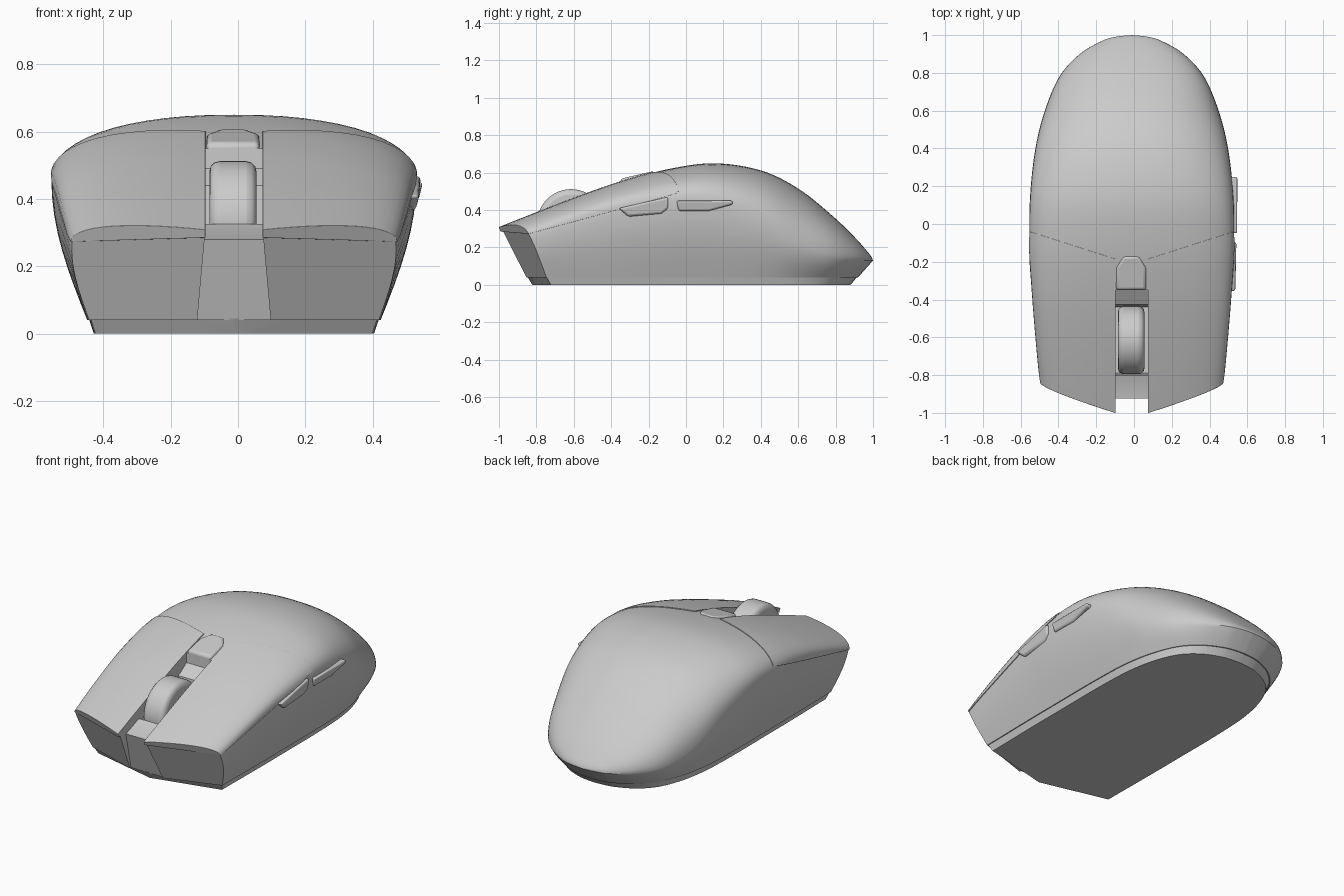
import bpy, bmesh, math
from mathutils import Vector

if "Cube" in bpy.data.objects:
    bpy.data.objects.remove(bpy.data.objects["Cube"])

OFFSET = -0.012   # the body sits slightly left of the axis; thumb buttons balance it

grey = bpy.data.materials.new("mid_grey")
grey.use_nodes = True
grey.diffuse_color = (0.6, 0.6, 0.6, 1)
grey.node_tree.nodes["Principled BSDF"].inputs["Base Color"].default_value = (0.6, 0.6, 0.6, 1)

# Stations along the body: y, half width, height of widest point, top, half width of base
STATIONS = [
    (-1.10, .440, .180, .265, .415), (-.85, .480, .265, .365, .428),
    (-.60, .505, .350, .462, .432), (-.35, .525, .420, .550, .435),
    (-.10, .541, .455, .618, .435), (.15, .538, .445, .650, .435),
    (.40, .510, .350, .612, .425), (.60, .460, .225, .515, .390),
    (.78, .383, .160, .372, .325), (.90, .275, .138, .257, .233),
    (.97, .156, .130, .178, .132), (.992, .080, .130, .148, .068), (1.0, .000, .130, .130, .000)]


def spline(keys, steps=6):
    """Catmull-Rom curve through the stations."""
    v = [Vector(k) for k in keys]
    v = [2 * v[0] - v[1]] + v + [2 * v[-1] - v[-2]]
    out = []
    for i in range(1, len(v) - 2):
        a, b, c, d = v[i - 1:i + 3]
        for s in range(steps):
            t = s / steps
            out.append(0.5 * (2 * b + (c - a) * t + (2 * a - 5 * b + 4 * c - d) * t * t
                              + (3 * b - a - 3 * c + d) * t ** 3))
    return out + [v[-2]]


def body_half(st, grow):
    """Right half of one cross-section, from the underside to the crown."""
    y, w, s, top, b = st
    w, b = max(w, 0), max(b, 0)
    if w > 0:
        w, top = w + grow, top + grow
    tuck = 0.08 * max(0, (y - 0.4) / 0.6) ** 2
    pts = []
    for i in range(8):
        t = i / 8
        f = math.sin(t * math.pi / 2)
        pts.append((b + (w - b) * f, y - tuck * (1 - t), 0.04 + (s - 0.04) * t))
    for i in range(15):
        a = i / 14 * math.pi / 2
        pts.append((w * abs(math.cos(a)) ** 0.87 if i < 14 else 0, y,
                    s + (top - s) * math.sin(a) ** 0.87))
    return pts


def base_half(st, grow):
    """Right half of one base section, tapering in towards the ground."""
    y, b = st[0], max(st[4], 0)
    tuck = max(0, (y - 0.4) / 0.6) ** 2
    return [(0, y - .12 * tuck, 0), (b * .955, y - .12 * tuck, 0),
            (b * .99, y - .083 * tuck, .045), (0, y - .083 * tuck, .045)]


def loft(half, grow=0.0):
    bm = bmesh.new()
    rings = []
    for st in spline(STATIONS):
        pts = half(st, grow)
        pts = pts + [(-x, y, z) for x, y, z in reversed(pts)]
        rings.append([bm.verts.new(p) for p in pts])
    for r0, r1 in zip(rings, rings[1:]):
        for i in range(len(r0)):
            j = (i + 1) % len(r0)
            bm.faces.new((r0[i], r0[j], r1[j], r1[i]))
    bm.faces.new(rings[0])
    bmesh.ops.remove_doubles(bm, verts=bm.verts, dist=0.0004)
    bmesh.ops.recalc_face_normals(bm, faces=bm.faces)
    return bm


def trim(bm, points, keep):
    """Cut along the plane of three points, keep the side holding 'keep', cap the hole."""
    a, b, c = map(Vector, points)
    n = (b - a).cross(c - a).normalized()
    if n.dot(Vector(keep) - a) > 0:
        n = -n
    geom = bm.verts[:] + bm.edges[:] + bm.faces[:]
    cut = bmesh.ops.bisect_plane(bm, geom=geom, plane_co=a, plane_no=n, clear_outer=True)
    edges = [e for e in cut["geom_cut"] if isinstance(e, bmesh.types.BMEdge)]
    bmesh.ops.holes_fill(bm, edges=edges, sides=0)
    bmesh.ops.recalc_face_normals(bm, faces=bm.faces)


def finish(name, bm, x=OFFSET, bevel=0.0):
    bmesh.ops.translate(bm, verts=bm.verts, vec=(x, 0, 0))
    bmesh.ops.recalc_face_normals(bm, faces=bm.faces)
    me = bpy.data.meshes.new(name)
    bm.to_mesh(me)
    bm.free()
    ob = bpy.data.objects.new(name, me)
    bpy.context.collection.objects.link(ob)
    me.materials.append(grey)
    if bevel:
        m = ob.modifiers.new("soft_edges", "BEVEL")
        m.width, m.segments, m.limit_method = bevel, 3, "ANGLE"
        m.angle_limit = math.radians(40)
    smooth(ob)
    return ob


def smooth(ob):
    bpy.ops.object.select_all(action="DESELECT")
    ob.select_set(True)
    bpy.context.view_layer.objects.active = ob
    bpy.ops.object.shade_smooth_by_angle(angle=math.radians(35))


def prism(profile, width):
    """Solid from a (y, z) profile; width(z) gives the half width in x."""
    bm = bmesh.new()
    ends = [[bm.verts.new((s * width(z), y, z)) for y, z in profile] for s in (-1, 1)]
    for e in ends:
        bm.faces.new(e)
    for i in range(len(profile)):
        j = (i + 1) % len(profile)
        bm.faces.new((ends[0][i], ends[0][j], ends[1][j], ends[1][i]))
    return bm


def carve(ob, bm):
    cutter = finish("cutter", bm)
    cutter.hide_render = True
    m = ob.modifiers.new("carve", "BOOLEAN")
    m.operation, m.solver, m.object = "DIFFERENCE", "EXACT", cutter
    bpy.context.view_layer.objects.active = ob
    bpy.ops.object.modifier_apply(modifier=m.name)
    bpy.data.objects.remove(cutter)


# Main body with a leaning, V-shaped nose
bm = loft(body_half)
for s in (-1, 1):
    trim(bm, [(s * .088, -.97, .27), (s * .48, -.84, .27), (s * .088, -.86, .04)], (0, 0, .2))
body = finish("body", bm)
# wheel well with a raised shelf behind, then the tapered recess down the nose
carve(body, prism([(-1.2, .28), (-.92, .28), (-.8, .325), (-.79, .2), (-.44, .2), (-.425, .44),
                   (-.35, .49), (-.35, .8), (-1.2, .8)], lambda z: .087))
carve(body, prism([(-1.2, .03), (-.84, .03), (-.925, .285), (-1.2, .285)],
                  lambda z: .087 + (.285 - z) * .09))
smooth(body)

# Base plate
bm = loft(base_half)
for s in (-1, 1):
    trim(bm, [(s * .088, -.80, 0), (s * .42, -.72, 0), (s * .088, -.825, .04)], (0, 0, .02))
finish("base_plate", bm)

# Left and right click plates
for s, name in ((1, "left_click_plate"), (-1, "right_click_plate")):
    bm = loft(body_half, 0.005)
    inside = (s * .3, -.5, .45)
    trim(bm, [(s * .085, 0, 0), (s * .085, 1, 0), (s * .085, 0, 1)], inside)
    trim(bm, [(s * .088, -.997, .3), (s * .48, -.855, .3), (s * .088, -.98, .26)], inside)
    trim(bm, [(s * .54, -.04, 0), (s * .07, -.19, 0), (s * .54, -.04, 1)], inside)
    trim(bm, [(s * .1, -1, .28), (s * .48, -.86, .268), (s * .54, -.1, .475)], inside)
    finish(name, bm, bevel=0.006)

# Scroll wheel
bm = prism([(-.615 + .18 * math.cos(k * math.pi / 24), .332 + .18 * math.sin(k * math.pi / 24))
            for k in range(48)], lambda z: .07)
finish("scroll_wheel", bm, x=-.015, bevel=0.03)

# Mode button behind the wheel: a tapered, tilted plate
bm = bmesh.new()
outline = [(-.084, -.35), (.084, -.35), (.084, -.23), (.045, -.17), (-.045, -.17), (-.084, -.23)]
low = [bm.verts.new((x, y, .48)) for x, y in outline]
high = [bm.verts.new((x * .93, y, .648 + y * .23)) for x, y in outline]
bm.faces.new(low)
bm.faces.new(high)
for i in range(6):
    j = (i + 1) % 6
    bm.faces.new((low[i], low[j], high[j], high[i]))
finish("mode_button", bm, x=-.015, bevel=0.015)

# Thumb buttons on the model's left, leaning in above and below their ridge
for name, profile in (
        ("front_thumb_button", [(-.36, .41), (-.31, .365), (-.13, .38), (-.095, .41), (-.095, .47)]),
        ("rear_thumb_button", [(-.05, .45), (-.04, .395), (.12, .395), (.25, .43), (.25, .45)])):
    finish(name, prism(profile, lambda z: .05 - abs(z - .445) * .3), x=.50, bevel=0.012)
